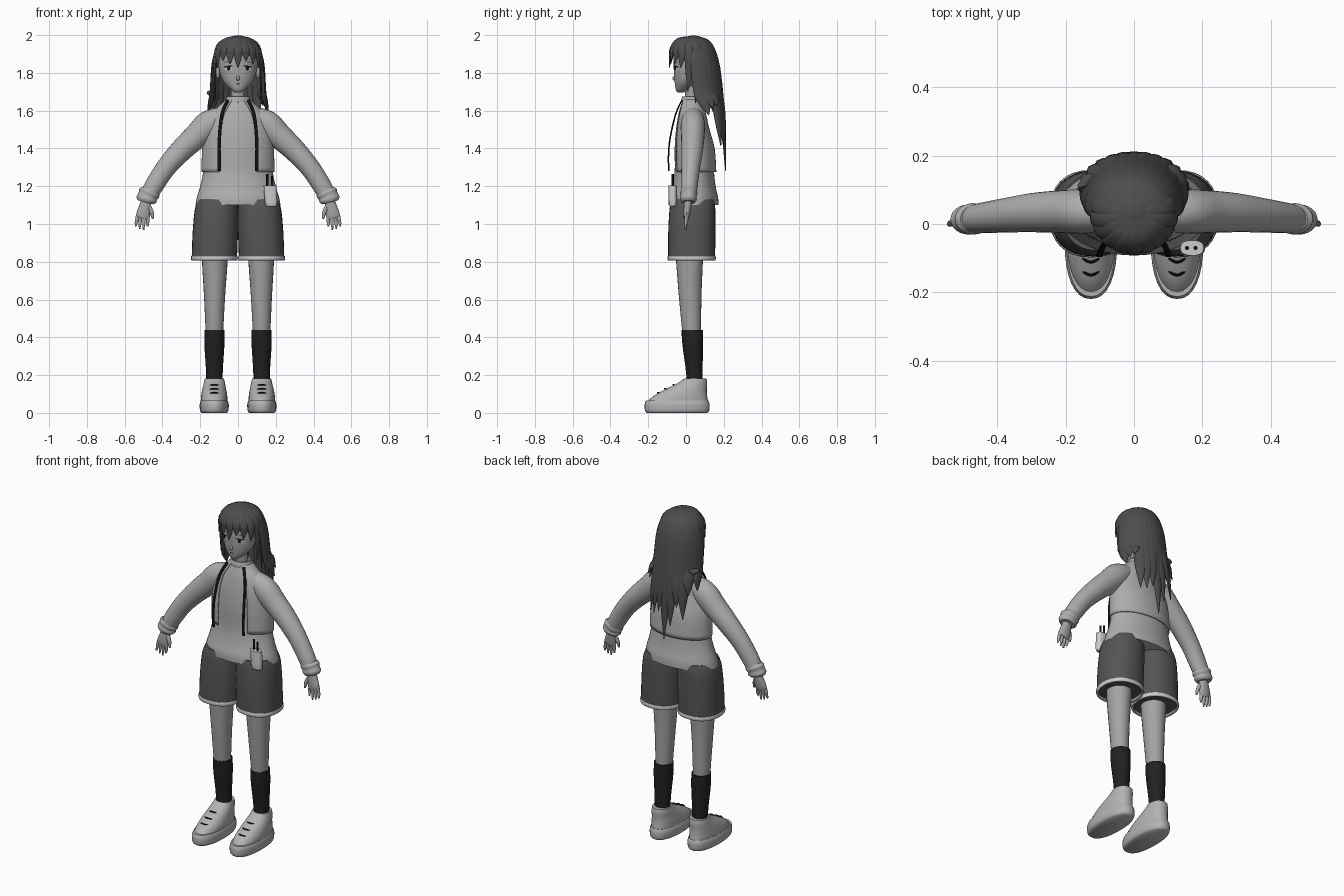
import bpy, bmesh, math
from mathutils import Vector, Matrix
from mathutils.bvhtree import BVHTree

old = bpy.data.objects.get("Cube")
if old:
    bpy.data.objects.remove(old, do_unlink=True)


def material(name, v):
    m = bpy.data.materials.new(name)
    m.use_nodes = True
    m.diffuse_color = (v, v, v, 1)
    bsdf = m.node_tree.nodes["Principled BSDF"]
    bsdf.inputs["Base Color"].default_value = (v, v, v, 1)
    bsdf.inputs["Roughness"].default_value = 0.8
    return m


SKIN = material("skin grey", 0.37)
CLOTH = material("jacket grey", 0.42)
SHORTS = material("shorts dark grey", 0.09)
HAIR = material("hair dark grey", 0.075)
SOCK = material("sock charcoal", 0.015)
SHOE = material("shoe light grey", 0.45)
PALE = material("pale trim", 0.6)
BLACK = material("black", 0.006)


def finish(name, bm, mat, thick=0):
    """Turn a bmesh into a smooth shaded object."""
    bmesh.ops.recalc_face_normals(bm, faces=bm.faces)
    me = bpy.data.meshes.new(name)
    bm.to_mesh(me)
    bm.free()
    me.materials.append(mat)
    for p in me.polygons:
        p.use_smooth = True
    me.set_sharp_from_angle(angle=math.radians(45))
    ob = bpy.data.objects.new(name, me)
    bpy.context.scene.collection.objects.link(ob)
    if thick:
        mod = ob.modifiers.new("thickness", 'SOLIDIFY')
        mod.thickness = thick
    return ob


def smooth(keys, k=4):
    """Catmull-Rom through key tuples; sizes (after x, y, z) stay positive."""
    out = []
    for i in range(len(keys) - 1):
        b, c = keys[i], keys[i + 1]
        a, d = keys[max(i - 1, 0)], keys[min(i + 2, len(keys) - 1)]
        for j in range(k):
            t = j / k
            out.append([0.5 * (2 * q + (r - p) * t + (2 * p - 5 * q + 4 * r - s) * t * t
                               + (3 * q - p - 3 * r + s) * t ** 3)
                        for p, q, r, s in zip(a, b, c, d)])
    out.append(list(keys[-1]))
    return [v[:3] + [max(w, 0.001) for w in v[3:]] for v in out]


def skin(name, rings, mat, cap=True, closed=True, thick=0):
    bm = bmesh.new()
    vs = [[bm.verts.new(p) for p in r] for r in rings]
    n = len(rings[0])
    for lo, hi in zip(vs, vs[1:]):
        for i in range(n if closed else n - 1):
            j = (i + 1) % n
            bm.faces.new((lo[i], lo[j], hi[j], hi[i]))
    if cap:
        bm.faces.new(vs[0])
        bm.faces.new(vs[-1])
    return finish(name, bm, mat, thick)


def loft(name, keys, mat, n=32, p=2.0, cap=True, arc=None, thick=0, k=4):
    """Stack of level rings (x, y, z, rx, ry); arc leaves an opening."""
    a0, a1 = arc or (0, 360)
    angs = [math.radians(a0 + (a1 - a0) * i / (n - 1 if arc else n)) for i in range(n)]

    def bend(v):
        return math.copysign(abs(v) ** (2 / p), v)
    rings = [[(x + rx * bend(math.cos(a)), y + ry * bend(math.sin(a)), z) for a in angs]
             for x, y, z, rx, ry in smooth(keys, k)]
    return skin(name, rings, mat, cap, arc is None, thick)


def tube(name, keys, mat, side=(0, 1, 0), n=16, k=4):
    """Rings square to a path; keys are (x, y, z, size across, size along side)."""
    pts = smooth(keys, k)
    rings = []
    for i, (x, y, z, w, h) in enumerate(pts):
        t = Vector(pts[min(i + 1, len(pts) - 1)][:3]) - Vector(pts[max(i - 1, 0)][:3])
        t.normalize()
        u = Vector(side)
        u = (u - t * u.dot(t)).normalized()
        v = t.cross(u)
        rings.append([Vector((x, y, z)) + u * h * math.cos(a) + v * w * math.sin(a)
                      for a in (math.tau * j / n for j in range(n))])
    return skin(name, rings, mat)


def ball(name, centre, size, mat, keep=None):
    bm = bmesh.new()
    bmesh.ops.create_uvsphere(bm, u_segments=32, v_segments=24, radius=1,
                              matrix=Matrix.LocRotScale(centre, None, size))
    if keep:
        bmesh.ops.delete(bm, geom=[v for v in bm.verts if not keep(v.co)], context='VERTS')
    return finish(name, bm, mat)


# Head and neck
head = loft("head", [(0, -.03, 1.695, .012, .012), (0, -.02, 1.71, .036, .034),
                     (0, 0, 1.75, .075, .06), (0, .02, 1.80, .096, .084),
                     (0, .035, 1.86, .105, .1), (0, .04, 1.92, .098, .098),
                     (0, .04, 1.96, .072, .075), (0, .04, 1.982, .03, .03)], SKIN)
loft("neck", [(0, .035, 1.60, .04, .036), (0, .03, 1.68, .036, .034), (0, .025, 1.77, .04, .036)], SKIN)
ball("nose", (0, -.06, 1.772), (.009, .012, .013), SKIN)
tree = BVHTree.FromPolygons([v.co for v in head.data.vertices],
                            [list(p.vertices) for p in head.data.polygons])


def decal(name, cx, cz, rx, rz, mat, off, tilt=0):
    """Thin oval laid on the face."""
    bm = bmesh.new()
    pts = [(0, 0)] + [(math.cos(math.tau * i / 16) * rx, math.sin(math.tau * i / 16) * rz)
                      for i in range(16)]
    vs = []
    for px, pz in pts:
        x, z = cx + px, cz + pz + tilt * px
        hit = tree.ray_cast(Vector((x, -1, z)), Vector((0, 1, 0)))[0]
        vs.append(bm.verts.new((x, (hit.y if hit else 0) - off, z)))
    for i in range(16):
        bm.faces.new((vs[0], vs[1 + i], vs[1 + (i + 1) % 16]))
    return finish(name, bm, mat)


decal("mouth", 0, 1.742, .012, .003, BLACK, .003)

# Clothes on the torso
loft("shirt", [(0, .04, 1.10, .225, .132), (0, .04, 1.14, .218, .13), (0, .042, 1.2, .2, .115),
               (0, .044, 1.28, .184, .104), (0, .04, 1.4, .178, .1), (0, .032, 1.5, .165, .085),
               (0, .03, 1.58, .135, .07), (0, .03, 1.635, .08, .055), (0, .03, 1.66, .055, .047)],
     CLOTH, n=40)
loft("jacket", [(0, .047, 1.275, .193, .114), (0, .042, 1.4, .19, .11), (0, .032, 1.5, .176, .093),
                (0, .03, 1.58, .145, .077), (0, .03, 1.64, .085, .06), (0, .03, 1.66, .062, .052)],
     CLOTH, n=40, cap=False, arc=(-59, 239), thick=.006)
loft("collar", [(0, .03, 1.645, .066, .056), (0, .03, 1.66, .064, .054), (0, .03, 1.675, .06, .05)],
     CLOTH, cap=False, thick=.008)

# Belt pouch with pens
loft("pouch", [(.176, -.07, 1.092, .026, .016), (.176, -.07, 1.11, .032, .021),
               (.172, -.07, 1.17, .034, .022), (.17, -.07, 1.205, .034, .022)], PALE, p=2.6)
for x, top in ((.155, 1.265), (.18, 1.255)):
    loft("pen", [(x, -.07, 1.19, .006, .006), (x, -.07, top, .006, .006)], BLACK, n=10, k=1)

# Everything that comes in pairs
for s, tag in ((1, "left"), (-1, "right")):
    def m(keys):
        return [(s * q[0],) + tuple(q[1:]) for q in keys]

    # Face details
    ball(tag + "_ear", (s * .106, .04, 1.80), (.012, .022, .032), SKIN)
    decal(tag + "_eye_white", s * .05, 1.823, .021, .011, PALE, .002)
    decal(tag + "_iris", s * .049, 1.823, .009, .011, BLACK, .004)
    decal(tag + "_lash", s * .051, 1.834, .024, .004, BLACK, .004, s * -.12)
    decal(tag + "_brow", s * .052, 1.858, .022, .002, HAIR, .003, s * -.1)

    # Drawstring strip
    tube(tag + "_cord", m([(.055, -.022, 1.655, .004, .009), (.085, -.055, 1.58, .004, .009),
                           (.099, -.085, 1.45, .004, .009), (.1, -.093, 1.35, .004, .009),
                           (.1, -.09, 1.28, .004, .009)]), BLACK, side=(1, 0, 0), n=8)

    # Sleeve, cuff and hand
    tube(tag + "_sleeve", m([(.07, .035, 1.575, .05, .05), (.15, .036, 1.53, .073, .064),
                             (.22, .036, 1.465, .067, .062), (.30, .033, 1.39, .06, .057),
                             (.38, .025, 1.30, .053, .05), (.44, .018, 1.21, .05, .045),
                             (.468, .015, 1.16, .046, .042)]), CLOTH, n=24)
    tube(tag + "_cuff", m([(.464, .015, 1.182, .046, .04), (.47, .015, 1.165, .057, .046),
                           (.478, .014, 1.148, .052, .042), (.484, .013, 1.13, .055, .044),
                           (.488, .013, 1.115, .044, .036)]), CLOTH, n=24)
    tube(tag + "_palm", m([(.484, .012, 1.13, .026, .02), (.492, .008, 1.09, .032, .02),
                           (.502, .004, 1.05, .037, .017), (.508, .002, 1.03, .032, .012)]), SKIN)
    for i in range(4):
        tip = .975 + (.012 if i in (0, 3) else 0) - .006 * (i == 1)
        tube(tag + "_finger", m([(.478 + .018 * i, .003, 1.045, .009, .01),
                                 (.478 + .02 * i, .001, 1.01, .009, .009),
                                 (.479 + .021 * i, -.003, tip, .004, .005)]), SKIN, n=10)
    tube(tag + "_thumb", m([(.47, .004, 1.09, .012, .012), (.456, -.002, 1.06, .011, .011),
                            (.451, -.006, 1.028, .005, .006)]), SKIN, n=10)

    # Shorts with hem
    loft(tag + "_shorts_leg", m([(.108, .035, 1.13, .102, .112), (.114, .034, 1.08, .114, .121),
                                 (.12, .031, .96, .12, .125), (.125, .03, .822, .12, .124)]),
         SHORTS, p=2.3)
    loft(tag + "_shorts_hem", m([(.125, .03, .832, .122, .126), (.125, .03, .82, .124, .128),
                                 (.125, .03, .808, .122, .126)]), PALE, p=2.3, cap=False, thick=.012)

    # Leg and sock
    loft(tag + "_leg", m([(.122, .018, .85, .069, .074), (.123, .019, .77, .066, .069),
                          (.124, .022, .62, .056, .06), (.125, .03, .42, .046, .049)]), SKIN, n=24)
    loft(tag + "_sock", m([(.125, .033, .44, .053, .057), (.125, .036, .36, .053, .055),
                           (.125, .042, .25, .046, .046), (.125, .046, .15, .042, .04)]), SOCK, n=24)

    # Shoe with laces
    loft(tag + "_sole", m([(.126, -.047, 0, .066, .16), (.126, -.047, .012, .075, .17),
                           (.126, -.047, .045, .077, .172), (.126, -.047, .066, .071, .165)]),
         SHOE, p=2.3)
    loft(tag + "_shoe_upper", m([(.126, -.045, .055, .07, .163), (.126, -.03, .09, .069, .142),
                                 (.126, 0, .125, .063, .11), (.125, .034, .158, .056, .078),
                                 (.125, .05, .183, .05, .058)]), SHOE, p=2.2)
    for y, z in ((-.068, .148), (-.112, .127), (-.15, .106)):
        tube(tag + "_lace", m([(.09, y + .022, z - .008, .004, .004), (.126, y, z + .002, .004, .004),
                               (.162, y + .022, z - .008, .004, .004)]), BLACK, side=(0, 0, 1), n=8)

# Hair: scalp cap, long back locks and fringe
ball("hair_cap", (0, .04, 1.866), (.125, .12, .132), HAIR, keep=lambda c: c.y * 1.6 + c.z > 1.9)
for i in range(13):
    a = math.radians(-84 + 14 * i)
    sn, cs = math.sin(a), math.cos(a)
    tip = 1.28 + .3 * sn * sn + .07 * (i * 2 % 3)
    tube("back_lock", [(.02 * sn, .04 + .02 * cs, 1.988, .006, .014),
                       (.09 * sn, .04 + .085 * cs, 1.96, .008, .028),
                       (.128 * sn, .045 + .12 * cs, 1.86, .01, .034),
                       (.138 * sn, .06 + .125 * cs, 1.7, .012, .034),
                       (.148 * sn, .09 + .11 * cs, (1.7 + tip) / 2, .012, .03),
                       (.16 * sn, .11 + .1 * cs, tip, .002, .002)],
         HAIR, side=(cs, -sn, 0), n=10)
for i in range(11):
    a = math.radians(-100 + 20 * i)
    sn, cs = math.sin(a), -math.cos(a)
    tip = (1.64 if abs(i - 5) == 5 else 1.7 if abs(i - 5) == 4 else 1.865 - .018 * (i % 3))
    tube("fringe_lock", [(.01 * sn, .03, 1.99, .006, .012),
                         (.07 * sn, .03 + .075 * cs, 1.976, .007, .022),
                         (.116 * sn, .035 + .115 * cs, 1.925, .008, .025),
                         (.124 * sn, .035 + .118 * cs, (1.925 + tip) / 2, .006, .018),
                         (.122 * sn, .03 + .118 * cs, tip, .002, .002)],
         HAIR, side=(-cs, sn, 0), n=10)
